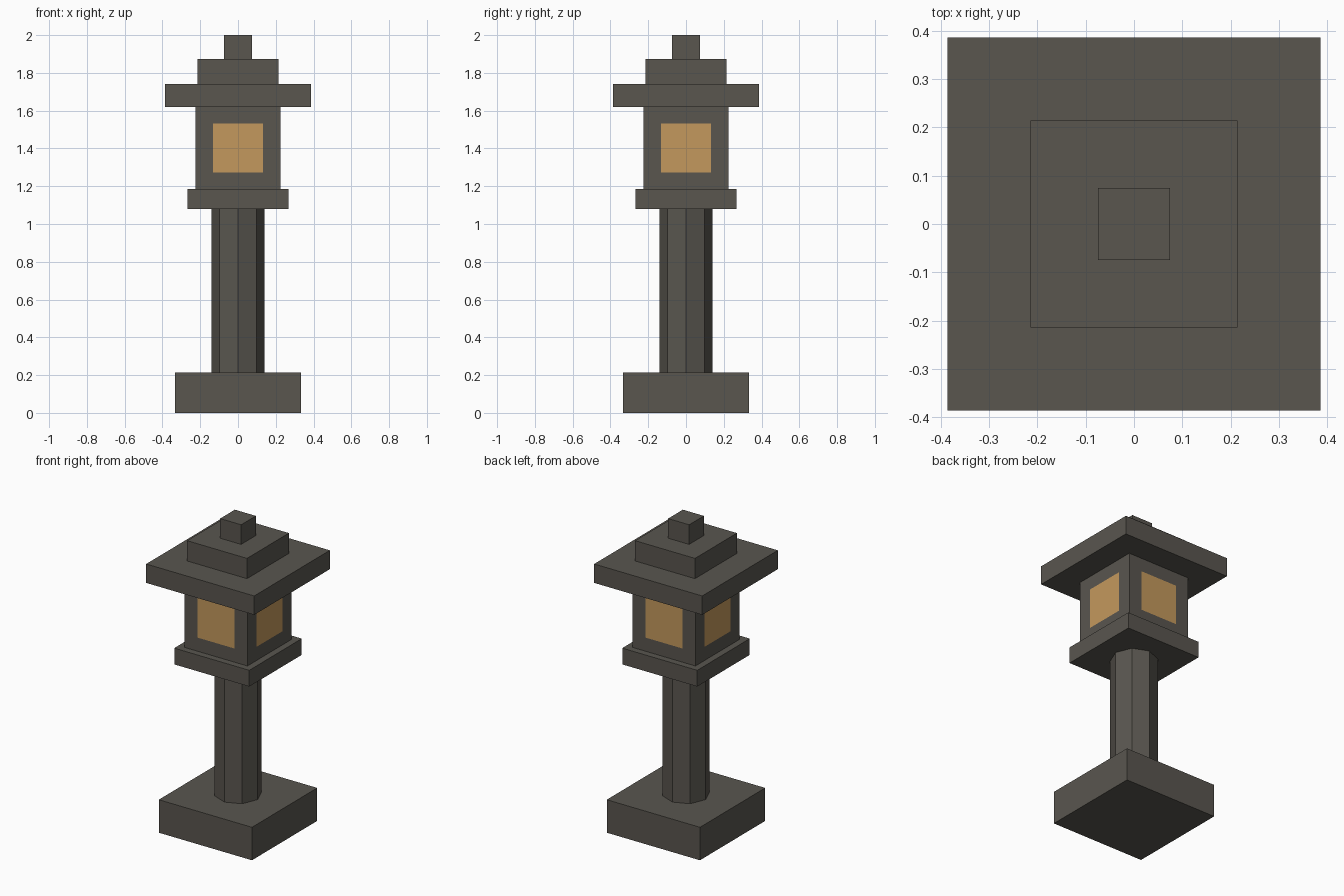
import bpy, bmesh, math

if "Cube" in bpy.data.objects:
    bpy.data.objects.remove(bpy.data.objects["Cube"])


def material(name, rgb):
    m = bpy.data.materials.new(name)
    m.diffuse_color = (*rgb, 1.0)
    m.use_nodes = True
    m.node_tree.nodes["Principled BSDF"].inputs["Base Color"].default_value = m.diffuse_color
    return m


STONE = material("dark stone", (0.100, 0.092, 0.078))
GLOW = material("amber window", (0.550, 0.315, 0.110))


def finish(name, bm, *mats):
    mesh = bpy.data.meshes.new(name)
    bm.to_mesh(mesh)
    bm.free()
    for m in mats:
        mesh.materials.append(m)
    ob = bpy.data.objects.new(name, mesh)
    bpy.context.collection.objects.link(ob)
    return ob


def slab(half, z0, z1):
    """Square block centred on the axis."""
    bm = bmesh.new()
    bmesh.ops.create_cube(bm, size=1.0)
    for v in bm.verts:
        v.co.x *= 2 * half
        v.co.y *= 2 * half
        v.co.z = z1 if v.co.z > 0 else z0
    return bm


# Stacked square stones
for name, half, z0, z1 in [
    ("base", 0.333, 0.0, 0.213),
    ("platform", 0.268, 1.08, 1.185),
    ("roof_eave", 0.386, 1.62, 1.742),
    ("roof_tier", 0.214, 1.742, 1.873),
    ("finial", 0.075, 1.873, 2.0),
]:
    finish(name, slab(half, z0, z1), STONE)

# Octagonal post
bm = bmesh.new()
bmesh.ops.create_cone(bm, cap_ends=True, segments=8, radius1=0.14, radius2=0.14, depth=1.0)
angle = math.atan2(bm.verts[:][0].co.y, bm.verts[:][0].co.x) % (math.pi / 4)
for v in bm.verts:
    # corners lie on the x and y axes
    a = math.atan2(v.co.y, v.co.x) - angle
    v.co = (0.14 * math.cos(a), 0.14 * math.sin(a), 1.08 if v.co.z > 0 else 0.213)
finish("post", bm, STONE)

# Lamp box with a flush inset window on each side
bm = slab(0.225, 1.185, 1.62)
bm.normal_update()
sides = [f for f in bm.faces if abs(f.normal.z) < 0.5]
bmesh.ops.inset_individual(bm, faces=sides, thickness=0.08)
for f in sides:
    f.material_index = 1
    along = 1 if abs(f.normal.x) > 0.5 else 0
    for v in f.verts:
        v.co[along] = math.copysign(0.133, v.co[along])
        v.co.z = 1.533 if v.co.z > 1.4 else 1.273
finish("lamp_box", bm, STONE, GLOW)
